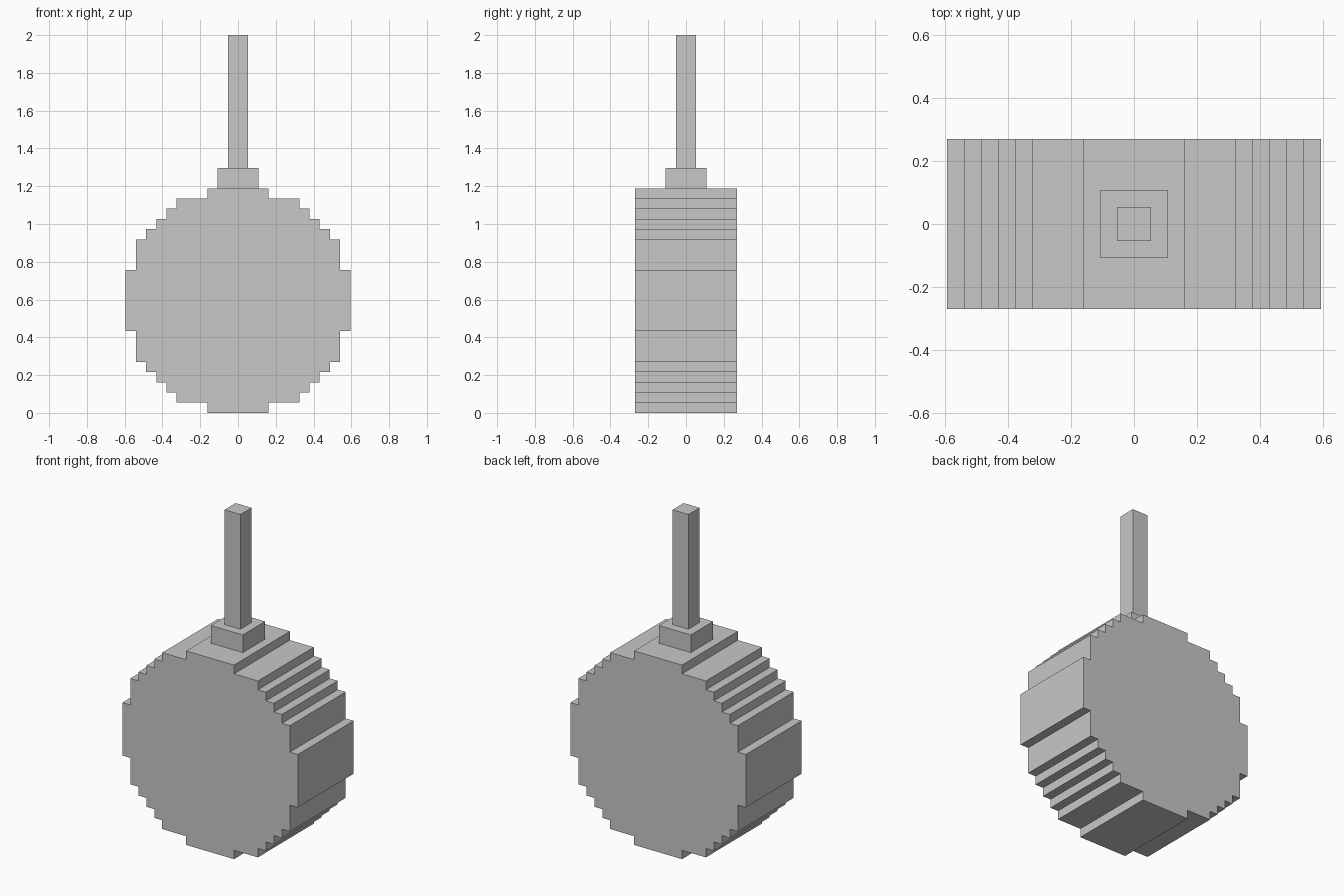
import bpy
import bmesh
from mathutils import Matrix, Vector

cube = bpy.data.objects.get("Cube")
if cube:
    bpy.data.objects.remove(cube, do_unlink=True)

UNIT = 2 / 37  # one block step; the whole model is 37 steps tall

grey = bpy.data.materials.new("plain grey")
grey.use_nodes = True
colour = (0.58, 0.58, 0.58, 1)
grey.diffuse_color = colour
grey.node_tree.nodes["Principled BSDF"].inputs["Base Color"].default_value = colour


def finish(name, bm):
    bmesh.ops.recalc_face_normals(bm, faces=bm.faces)
    mesh = bpy.data.meshes.new(name)
    bm.to_mesh(mesh)
    bm.free()
    mesh.materials.append(grey)
    obj = bpy.data.objects.new(name, mesh)
    bpy.context.collection.objects.link(obj)


def square_post(name, width, bottom, top):
    bm = bmesh.new()
    size = Vector((width, width, top - bottom)) * UNIT
    centre = Vector((0, 0, (top + bottom) / 2)) * UNIT
    bmesh.ops.create_cube(bm, size=1, matrix=Matrix.Translation(centre) @ Matrix.Diagonal(size).to_4x4())
    finish(name, bm)


def stepped_disc(name, corners, centre_z, half_depth):
    # Stair-step one quarter inward, then mirror it round the full outline
    quarter = []
    for i, (x, z) in enumerate(corners):
        quarter.append((x, z))
        if i + 1 < len(corners):
            quarter.append((corners[i + 1][0], z))
    upper = quarter + [(-x, z) for x, z in reversed(quarter)]
    outline = upper + [(x, -z) for x, z in reversed(upper)]

    bm = bmesh.new()
    verts = [bm.verts.new((x * UNIT, -half_depth * UNIT, (z + centre_z) * UNIT)) for x, z in outline]
    front = bm.faces.new(verts)
    result = bmesh.ops.extrude_face_region(bm, geom=[front], use_keep_orig=True)
    moved = [v for v in result["geom"] if isinstance(v, bmesh.types.BMVert)]
    bmesh.ops.translate(bm, verts=moved, vec=(0, 2 * half_depth * UNIT, 0))
    finish(name, bm)


# Round stepped body: outer corners from the side up to the top
stepped_disc("body", [(11, 3), (10, 6), (9, 7), (8, 8), (7, 9), (6, 10), (3, 11)], 11, 5)

# Collar and tall stem
square_post("collar", 4, 22, 24)
square_post("stem", 2, 24, 37)
